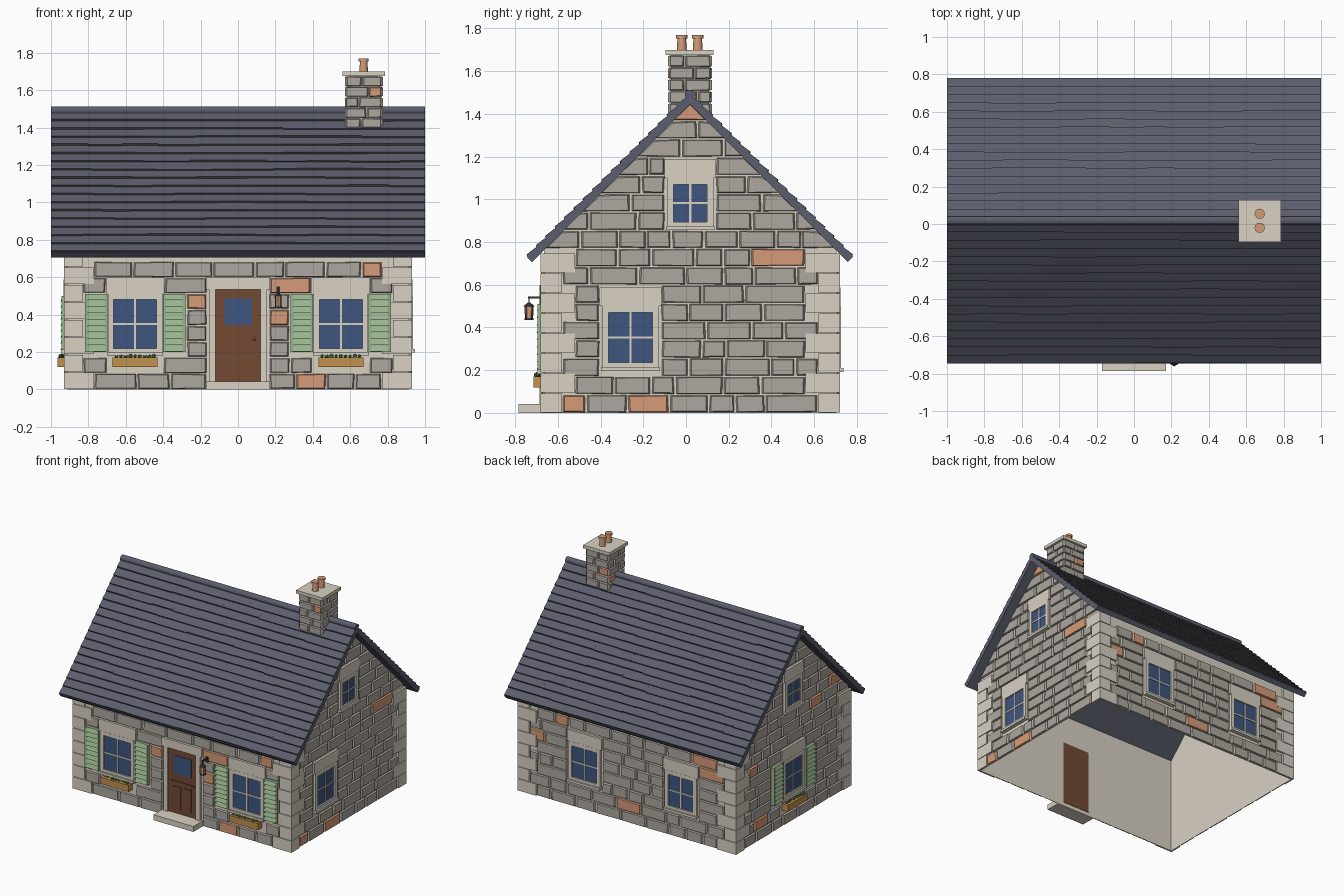
import bpy, bmesh, math, random
from mathutils import Vector, Matrix

random.seed(4)
if "Cube" in bpy.data.objects:
    bpy.data.objects.remove(bpy.data.objects["Cube"])

COLOURS = {"mortar": "d8d1c4", "stone": "ada79f", "terracotta": "d69b78", "slate": "5b5e6c",
           "shutter_green": "99b58e", "glass_blue": "3f5680", "door_brown": "724a34",
           "box_wood": "c2914e", "dark_edge": "38383c", "leaf_green": "4f8a4a"}


def make_material(name, code):
    rgb = [int(code[i:i + 2], 16) / 255 for i in (0, 2, 4)]
    col = [((c + 0.055) / 1.055) ** 2.4 for c in rgb] + [1]
    mat = bpy.data.materials.new(name)
    mat.use_nodes = True
    mat.diffuse_color = col
    mat.node_tree.nodes["Principled BSDF"].inputs["Base Color"].default_value = col
    return mat


MATS = {n: make_material(n, c) for n, c in COLOURS.items()}


class Part:
    """One named object collected from simple solids."""

    def __init__(self, name):
        self.name, self.bm, self.slots = name, bmesh.new(), []

    def slot(self, mat):
        if mat not in self.slots:
            self.slots.append(mat)
        return self.slots.index(mat)

    def solid(self, inner, outer, mat, edge=None):
        """Four inner and four outer corners; the first side may have its own colour."""
        a, b = [[self.bm.verts.new(p) for p in ring] for ring in (inner, outer)]
        faces = [self.bm.faces.new(a[::-1]), self.bm.faces.new(b)]
        for i in range(4):
            j = (i + 1) % 4
            faces.append(self.bm.faces.new((a[i], a[j], b[j], b[i])))
        for f in faces:
            f.material_index = self.slot(mat)
        if edge:
            faces[2].material_index = self.slot(edge)

    def block(self, place, u, v, d, mat, top=None):
        """Box on a wall; d is the depth range, top an optional depth at the upper edge."""
        q = [(u[0], v[0]), (u[1], v[0]), (u[1], v[1]), (u[0], v[1])]
        t = d[1] if top is None else top
        self.solid([place(*p, d[0]) for p in q],
                   [place(*p, h) for p, h in zip(q, (d[1], d[1], t, t))], mat)

    def tube(self, loc, r1, r2, h, mat, sides=12, axis="Z"):
        rot = Matrix.Rotation(math.pi / 2, 4, "Y") if axis == "X" else Matrix()
        old = set(self.bm.faces)
        bmesh.ops.create_cone(self.bm, cap_ends=True, segments=sides, radius1=r1, radius2=r2,
                              depth=h, matrix=Matrix.Translation(loc) @ rot)
        self.paint(old, mat)

    def ball(self, loc, r, mat):
        old = set(self.bm.faces)
        bmesh.ops.create_icosphere(self.bm, subdivisions=1, radius=r, matrix=Matrix.Translation(loc))
        self.paint(old, mat)

    def paint(self, old, mat):
        for f in self.bm.faces:
            if f not in old:
                f.material_index = self.slot(mat)

    def finish(self):
        bmesh.ops.recalc_face_normals(self.bm, faces=self.bm.faces)
        me = bpy.data.meshes.new(self.name)
        self.bm.to_mesh(me)
        self.bm.free()
        for s in self.slots:
            me.materials.append(MATS[s])
        bpy.context.collection.objects.link(bpy.data.objects.new(self.name, me))


def faces_of(x0, x1, y0, y1):
    """Placing functions (along, up, outward) for the four sides of a box."""
    return {"front": lambda u, v, d: Vector((u, y0 - d, v)),
            "back": lambda u, v, d: Vector((u, y1 + d, v)),
            "left": lambda u, v, d: Vector((x1 + d, u, v)),
            "right": lambda u, v, d: Vector((x0 - d, u, v))}


MID, PEAK, EAVE = 0.02, 1.455, 0.755
X, Y0, Y1 = 0.915, -0.665, 0.705
WALL = faces_of(-X, X, Y0, Y1)
ROW, QUOIN, BACK = 0.0855, 0.0935, 0.001

# Hollow body, open below
body = Part("wall_body")
outline = [(Y0, 0), (Y0, EAVE + 0.012), (MID, PEAK), (Y1, EAVE + 0.012), (Y1, 0)]
ends = [[body.bm.verts.new((x, y, z)) for y, z in outline] for x in (-X, X)]
for ring in ends:
    body.bm.faces.new(ring)
for i in range(4):
    body.bm.faces.new((ends[0][i], ends[0][i + 1], ends[1][i + 1], ends[1][i]))
body.slot("mortar")
body.finish()

# Windows: wall, centre, bottom, top, half width, shutters and flower box
WINDOWS = [("front", -0.55, 0.19, 0.51, 0.145, True), ("front", 0.55, 0.19, 0.51, 0.145, True),
           ("back", 0.36, 0.2, 0.5, 0.135, False), ("back", -0.46, 0.2, 0.5, 0.135, False),
           ("left", -0.26, 0.205, 0.5, 0.133, False), ("left", MID, 0.865, 1.1, 0.108, False),
           ("right", MID, 0.2, 0.5, 0.133, True), ("right", MID, 0.865, 1.1, 0.108, False)]
HOLES = {w: [] for w in WALL}
HOLES["front"].append((-0.165, 0.165, 0, 0.6))


def shutter(place, u, z0, z1):
    part = Part("shutter")
    a, b, g = u - 0.06, u + 0.06, "shutter_green"
    part.block(place, (a, b), (z0, z1), (BACK, 0.02), g)
    for s in (a, b - 0.014):
        part.block(place, (s, s + 0.014), (z0, z1), (0.02, 0.03), g)
    n = 9
    step = (z1 - z0) / n
    for i in range(n):
        z = z0 + i * step
        part.block(place, (a + 0.014, b - 0.014), (z + 0.003, z + step), (0.018, 0.034), g,
                   top=0.022)
    part.finish()


def flower_box(place, u, z):
    part = Part("flower_box")
    part.block(place, (u - 0.12, u + 0.12), (z, z + 0.05), (BACK, 0.05), "box_wood")
    for i in range(9):
        spot = place(u - 0.1 + i * 0.025, z + 0.058, random.uniform(0.02, 0.036))
        part.ball(spot, random.uniform(0.009, 0.014), "leaf_green")
    part.finish()


for wall, u, z0, z1, h, dressed in WINDOWS:
    place, m, e = WALL[wall], "mortar", 0.03
    win = Part("window")
    zm = (z0 + z1) / 2
    win.block(place, (u - h + e, u + h - e), (z0 + e, z1 - e), (BACK, 0.009), "glass_blue")
    for s in (-1, 1):
        c = u + s * (h - e / 2)
        win.block(place, (c - e / 2, c + e / 2), (z0, z1), (BACK, 0.02), m)
    for z in (z0, z1 - e):
        win.block(place, (u - h + e, u + h - e), (z, z + e), (BACK, 0.02), m)
    win.block(place, (u - 0.005, u + 0.005), (z0 + e, z1 - e), (BACK, 0.015), m)
    win.block(place, (u - h + e, u + h - e), (zm - 0.005, zm + 0.005), (BACK, 0.0145), m)
    win.block(place, (u - h - 0.012, u + h + 0.012), (z1, z1 + 0.088), (BACK, 0.019), m)
    win.block(place, (u - h - 0.005, u + h + 0.005), (z0 - 0.008, z0 + 0.01), (BACK, 0.032), m)
    win.finish()
    HOLES[wall].append((u - h - 0.01, u + h + 0.01, z0, z1 + 0.09))
    if dressed:
        for s in (-1, 1):
            shutter(place, u + s * (h + 0.063), z0 + 0.01, z1)
        flower_box(place, u, 0.12)
        HOLES[wall] += [(u - h - 0.13, u + h + 0.13, z0, z1), (u - 0.15, u + 0.15, 0.1, z0)]


def stone(part, place, u, v, limit, mat, gap=0.0025, rough=0.005):
    """Uneven tapered stone, cut off at the slope given by limit(height)."""
    cen = Vector(((u[0] + u[1]) / 2, (v[0] + v[1]) / 2))
    inner, outer = [], []
    for su, sv in ((0, 0), (1, 0), (1, 1), (0, 1)):
        pu = u[su] + (gap + random.uniform(0, rough)) * (1 - 2 * su)
        pv = v[sv] + (gap + random.uniform(0, rough * 0.6)) * (1 - 2 * sv)
        lo, hi = limit(pv)
        pu = min(max(pu, lo), hi)
        inner.append(place(pu, pv, BACK))
        k = Vector((pu, pv)) + (cen - Vector((pu, pv))).normalized() * 0.008
        outer.append(place(k.x, k.y, 0.014))
    part.solid(inner, outer, mat)


# Stone courses; spots pick out the warm stones
SPOTS = {"front": [(0.71, 0.63), (0.23, 0.55), (0.2, 0.39), (-0.25, 0.47), (0.4, 0.03)],
         "left": [(-0.53, 0.03), (-0.21, 0.03), (0.54, 0.72), (MID, 1.4)],
         "back": [(0.55, 0.63), (0.74, 0.47), (-0.7, 0.56), (0.08, 0.1), (-0.72, 0.64)],
         "right": [(-0.45, 0.9), (0.48, 0.12), (-0.26, 0.82), (0.5, 0.55)]}
for wall, place in WALL.items():
    part = Part(wall + "_stones")
    gable = wall in ("left", "right")
    cen, half, rows = (MID, 0.7, 17) if gable else (0, 0.93, 8)

    def limit(v):
        w = max(PEAK - v - 0.005, 0.002) if gable else half
        return cen - w, cen + w

    for r in range(rows):
        v0, v1 = r * ROW, (r + 1) * ROW
        k = int((v0 + v1) / 2 / QUOIN)
        edge = half if k > 7 else half - (0.16 if (k % 2 == 1) == gable else 0.1)
        lo, hi = max(cen - edge, limit(v0)[0]), min(cen + edge, limit(v0)[1])
        cuts = sorted(h for h in HOLES[wall] if h[2] < v1 - 0.02 and h[3] > v0 + 0.02)
        spans, at = [], lo
        for h in cuts:
            spans.append((at, h[0]))
            at = max(at, h[1])
        spans.append((at, hi))
        for a, b in spans:
            while b - a > 0.025:
                w = random.uniform(0.11, 0.23)
                end = b if b - a - w < 0.07 else a + w
                warm = any(a <= su < end and v0 <= sv < v1 for su, sv in SPOTS[wall])
                stone(part, place, (a, end), (v0, v1), limit, "terracotta" if warm else "stone")
                a = end
    part.finish()

# Corner blocks, alternately long and short
quoins = Part("corner_blocks")
for k in range(8):
    for wall, place in WALL.items():
        gable = wall in ("left", "right")
        cen, half = (MID, 0.7) if gable else (0, 0.93)
        length = 0.16 if (k % 2 == 1) == gable else 0.1
        for s in (-1, 1):
            u = sorted((cen + s * half, cen + s * (half - length)))
            quoins.block(place, u, (k * QUOIN + 0.002, (k + 1) * QUOIN - 0.002), (BACK, 0.0155),
                         "mortar")
quoins.finish()

# Door with frame, panels, light and step
front = WALL["front"]
door = Part("door")
door.block(front, (-0.12, 0.12), (0.03, 0.535), (-0.003, 0.008), "door_brown")
for u, v in (((-0.075, -0.012), (0.08, 0.25)), ((0.012, 0.075), (0.08, 0.25)),
             ((-0.1, 0.1), (0.275, 0.29))):
    door.block(front, u, v, (0.005, 0.014), "door_brown")
door.block(front, (-0.072, 0.075), (0.345, 0.485), (0.005, 0.012), "glass_blue")
door.ball(front(0.088, 0.27, 0.015), 0.01, "box_wood")
door.finish()
frame = Part("door_frame")
for s in (-1, 1):
    u = sorted((s * 0.12, s * 0.155))
    frame.block(front, u, (0.04, 0.535), (BACK, 0.02), "mortar")
frame.block(front, (-0.17, 0.17), (0.535, 0.6), (BACK, 0.022), "mortar")
frame.finish()
step = Part("door_step")
step.block(front, (-0.17, 0.17), (0, 0.042), (BACK, 0.12), "mortar")
step.finish()

# Wall lantern
lamp = Part("lantern")
lx, ld = 0.215, 0.07
lamp.block(front, (lx - 0.01, lx + 0.01), (0.51, 0.55), (BACK, 0.02), "dark_edge")
lamp.block(front, (lx - 0.005, lx + 0.005), (0.535, 0.545), (0.02, ld + 0.005), "dark_edge")
lamp.block(front, (lx - 0.004, lx + 0.004), (0.505, 0.54), (ld - 0.003, ld + 0.003), "dark_edge")
lamp.tube(front(lx, 0.508, ld), 0.026, 0.006, 0.018, "dark_edge", 6)
lamp.tube(front(lx, 0.471, ld), 0.019, 0.022, 0.056, "terracotta", 6)
lamp.tube(front(lx, 0.439, ld), 0.022, 0.022, 0.01, "dark_edge", 6)
for i in range(4):
    a = math.pi / 4 + i * math.pi / 2
    lamp.tube(front(lx + 0.021 * math.cos(a), 0.47, ld + 0.021 * math.sin(a)), 0.0025, 0.0025,
              0.06, "dark_edge", 4)
lamp.finish()

# Roof: two slabs covered in overlapping slate courses with dark lower edges
C, LENGTH, COURSES = 0.018, 1.052, 17
R = math.sqrt(0.5)
for side, name in ((-1, "front_roof"), (1, "back_roof")):
    def slope(u, v, d):
        s = LENGTH - v
        return Vector((u, C + side * (s + d) * R, PEAK + (d - s) * R))

    roof = Part(name)
    roof.block(slope, (-1, 1), (0, LENGTH + 0.01), (-0.007, 0.028), "slate")
    pitch = LENGTH / COURSES
    for r in range(COURSES):
        a, high = -1, (r + 1) * pitch + 0.005
        while a < 1:
            b = a + random.uniform(0.12, 0.5)
            b = 1 if b > 0.9 else b
            low = r * pitch + (random.uniform(-0.003, 0.003) if r else 0)
            lip = low + random.uniform(0.007, 0.011)
            roof.solid([slope(a, low, 0.02), slope(b, low, 0.02),
                        slope(b, high, 0.02), slope(a, high, 0.02)],
                       [slope(a, lip, 0.036), slope(b, lip, 0.036),
                        slope(b, high, 0.0285), slope(a, high, 0.0285)], "slate", "dark_edge")
            a = b
    roof.finish()
ridge = Part("ridge_cap")
ridge.tube((0, C, 1.49), 0.023, 0.023, 2, "slate", 12, "X")
ridge.finish()

# Chimney with stones, cap and two pots
cx0, cx1, cy0, cy1 = 0.585, 0.76, -0.07, 0.107
chimney = Part("chimney")
CF = faces_of(cx0, cx1, cy0, cy1)
chimney.block(CF["front"], (cx0, cx1), (1.36, 1.68), (0, cy0 - cy1), "mortar")
for wall, place in CF.items():
    a, b = (cy0, cy1) if wall in ("left", "right") else (cx0, cx1)
    a, b = a - 0.012, b + 0.012
    for r in range(5):
        split = a + (b - a) * ((0.4, 0.62)[r % 2] + random.uniform(-0.06, 0.06))
        for i, u in enumerate(((a, split), (split, b))):
            warm = (wall, r, i) in (("front", 3, 1), ("back", 2, 0), ("right", 1, 1))
            stone(chimney, place, u, (1.395 + r * 0.056, 1.451 + r * 0.056), lambda v: (-2, 2),
                  "terracotta" if warm else "stone", 0.001, 0.004)
chimney.block(CF["front"], (0.56, 0.785), (1.675, 1.7), (0.025, -0.198), "mortar")
chimney.finish()
pots = Part("chimney_pots")
for y in (-0.02, 0.055):
    pots.tube((0.672, y, 1.727), 0.023, 0.02, 0.06, "terracotta", 16)
    pots.tube((0.672, y, 1.762), 0.027, 0.027, 0.016, "terracotta", 16)
pots.finish()
